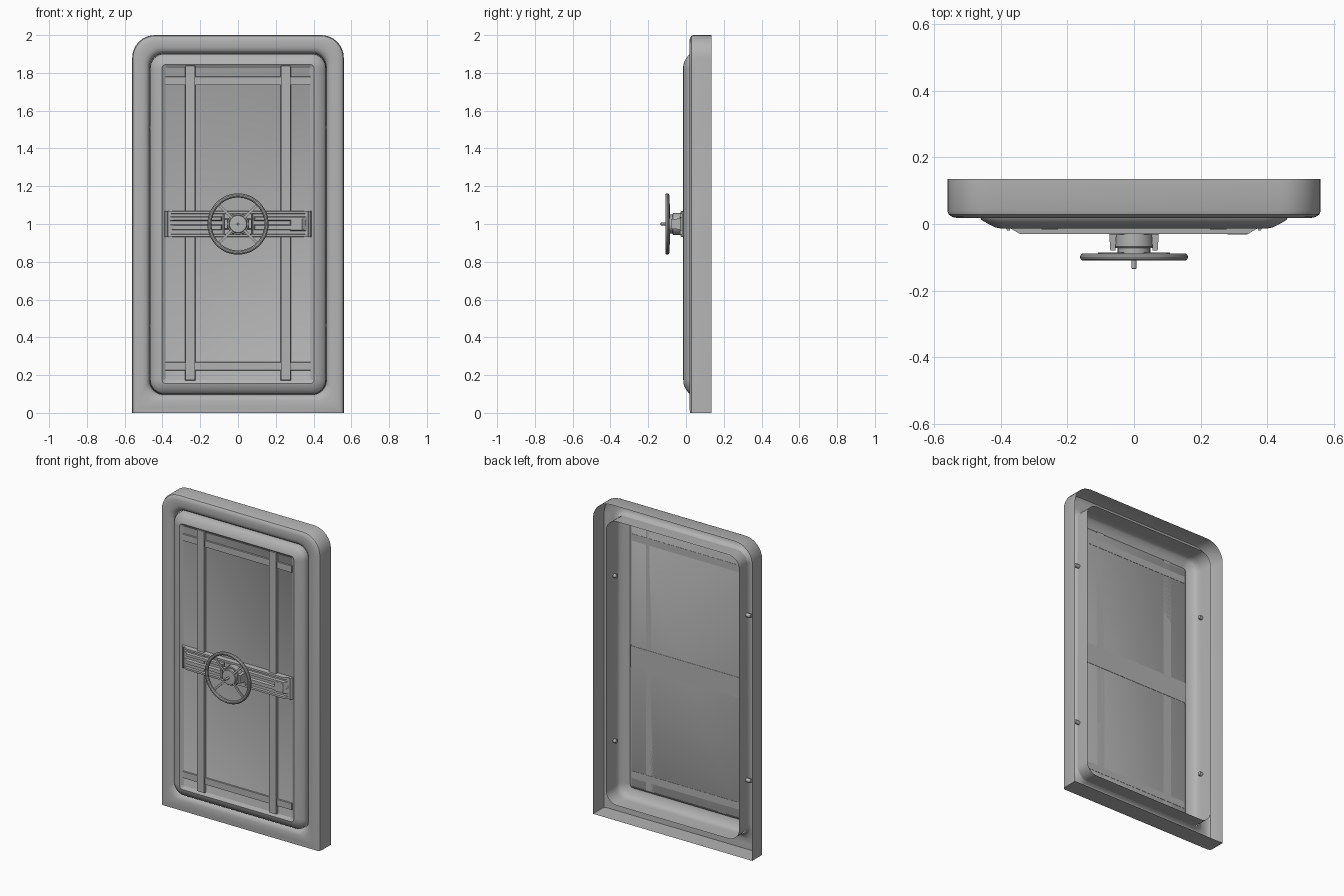
import bpy, bmesh, math
from mathutils import Matrix

if "Cube" in bpy.data.objects:
    bpy.data.objects.remove(bpy.data.objects["Cube"])

# Dark grey painted metal
metal = bpy.data.materials.new("dark_grey_metal")
metal.diffuse_color = (.45, .45, .45, 1)
metal.use_nodes = True
metal.node_tree.nodes["Principled BSDF"].inputs["Base Color"].default_value = metal.diffuse_color


def finish(bm, name, angle=32):
    bmesh.ops.recalc_face_normals(bm, faces=bm.faces)
    me = bpy.data.meshes.new(name)
    bm.to_mesh(me)
    bm.free()
    me.materials.append(metal)
    ob = bpy.data.objects.new(name, me)
    bpy.context.collection.objects.link(ob)
    bpy.ops.object.select_all(action='DESELECT')
    bpy.context.view_layer.objects.active = ob
    ob.select_set(True)
    bpy.ops.object.shade_smooth_by_angle(angle=math.radians(angle))
    return ob


def ring(bm, w, z0, z1, rt, rb, y, n=8):
    """Rounded rectangle loop in the xz plane."""
    vs = []
    corners = [(w, z1, rt, 0, -1, -1), (-w, z1, rt, 90, 1, -1),
               (-w, z0, rb, 180, 1, 1), (w, z0, rb, 270, -1, 1)]
    for cx, cz, r, a0, sx, sz in corners:
        for i in range(n + 1):
            a = math.radians(a0 + 90 * i / n)
            vs.append(bm.verts.new((cx + sx * r + r * math.cos(a), y,
                                    cz + sz * r + r * math.sin(a))))
    return vs


def loft(name, rings, cap=False):
    bm = bmesh.new()
    loops = [ring(bm, *r) for r in rings]
    for a, b in zip(loops, loops[1:]):
        for i in range(len(a)):
            j = (i + 1) % len(a)
            bm.faces.new((a[i], a[j], b[j], b[i]))
    if cap:
        bm.faces.new(loops[-1])
    bmesh.ops.remove_doubles(bm, verts=bm.verts, dist=1e-5)
    return finish(bm, name)


def box(name, x, y, z, taper_x=0, taper_z=0, mirror=False, outer=None):
    """Box from ranges; the front (y[0]) face may be tapered."""
    outer = taper_x if outer is None else outer
    bm = bmesh.new()
    for s in ((1, -1) if mirror else (1,)):
        g = bmesh.ops.create_cube(bm, size=1)
        for v in g['verts']:
            front = v.co.y < 0
            cx = x[0] + taper_x * front if v.co.x < 0 else x[1] - outer * front
            cz = z[0] + taper_z * front if v.co.z < 0 else z[1] - taper_z * front
            v.co = (s * cx, y[0] if front else y[1], cz)
    return finish(bm, name)


def lathe(name, profile, n=32, centre=(0, 0, 1)):
    """Revolve (radius, y) points about the y axis."""
    bm = bmesh.new()
    vs = [bm.verts.new((r, y, 0)) for r, y in profile]
    es = [bm.edges.new(p) for p in zip(vs, vs[1:])]
    bmesh.ops.spin(bm, geom=vs + es, cent=(0, 0, 0), axis=(0, 1, 0),
                   angle=2 * math.pi, steps=n, use_duplicate=False)
    bmesh.ops.remove_doubles(bm, verts=bm.verts, dist=1e-5)
    bmesh.ops.translate(bm, verts=bm.verts, vec=centre)
    return finish(bm, name)


# Outer frame: open-backed shell with soft front edges, square at the floor
loft("door_frame", [
    (.56, 0, 2.0, .12, 0, .135), (.56, 0, 2.0, .12, 0, .04),
    (.556, 0, 1.996, .118, 0, .029), (.545, 0, 1.985, .11, 0, .021),
    (.53, .03, 1.97, .10, .01, .018), (.50, .065, 1.935, .09, .06, .018),
    (.482, .083, 1.917, .08, .07, .024), (.472, .092, 1.908, .075, .075, .035),
    (.468, .097, 1.903, .075, .075, .05)])

# Door leaf: rim wall, sloped shoulder, flat border and recessed panel
loft("door_leaf", [
    (.468, .097, 1.903, .075, .075, .135), (.466, .098, 1.902, .075, .075, .05),
    (.464, .1, 1.9, .075, .075, .024), (.457, .107, 1.893, .07, .07, .012),
    (.437, .124, 1.876, .055, .055, 0), (.417, .142, 1.858, .04, .04, -.01),
    (.402, .155, 1.845, .02, .02, -.013), (.383, .175, 1.825, .006, .006, 0)], cap=True)

# Raised ribs
box("vertical_ribs", (.225, .28), (-.016, 0), (.172, 1.84), .003, .003, True)
for nm, z in (("upper_rib", (1.735, 1.78)), ("lower_rib", (.225, .27))):
    box(nm, (-.383, .383), (-.008, .002), z, 0, .002)

# Latch plate with raised border, ends sloping down to the leaf
box("latch_plate", (-.383, .383), (-.014, .002), (.935, 1.065))
box("plate_end_borders", (.37, .392), (-.02, 0), (.93, 1.07), .002, .002, True, .012)
for nm, z in (("plate_top_border", (1.052, 1.07)), ("plate_bottom_border", (.93, .948))):
    box(nm, (-.392, .392), (-.03, 0), z, .05, .003)

# Sliding latch rails with sloped ends
box("upper_rails", (.085, .37), (-.03, -.01), (1.016, 1.04), .004, .004, True, .03)
box("lower_rails", (.085, .37), (-.03, -.01), (.966, .998), .004, .005, True, .03)
box("latch_box", (.275, .365), (-.031, -.01), (.962, 1.032), .005, .005, False, .025)

# Hub
box("hub_base", (-.08, .08), (-.032, -.01), (.938, 1.062), .008, .008)
lathe("hub", [(0, -.01), (.058, -.01), (.058, -.068), (.055, -.072), (.049, -.072),
              (.049, -.09), (.045, -.094), (0, -.096)])
box("hub_brackets", (.052, .075), (-.08, -.02), (.97, 1.03), .004, .005, True)
lathe("spindle", [(0, -.09), (.007, -.09), (.007, -.133), (.005, -.135), (0, -.135)], 12)

# Hand wheel
tube = [(.151 + .011 * math.cos(a), -.099 + .011 * math.sin(a))
        for a in (math.tau * i / 10 for i in range(11))]
lathe("wheel_rim", tube, 48)
bm = bmesh.new()
for k in range(4):
    g = bmesh.ops.create_cube(bm, size=1)
    m = (Matrix.Translation((0, -.09, 1)) @ Matrix.Rotation(math.radians(45 + 90 * k), 4, 'Y')
         @ Matrix.Translation((.096, 0, 0)) @ Matrix.Diagonal((.1, .008, .013, 1)))
    bmesh.ops.transform(bm, matrix=m, verts=g['verts'])
finish(bm, "wheel_spokes")

# Locking pins through the rim wall, hidden behind the frame from the front
bm = bmesh.new()
for x in (-.472, .472):
    for z in (.46, 1.51):
        bmesh.ops.create_cone(bm, cap_ends=True, segments=12, radius1=.012, radius2=.012, depth=.05,
                              matrix=Matrix.Translation((x, .056, z)) @ Matrix.Rotation(math.pi / 2, 4, 'Y'))
finish(bm, "locking_pins")
